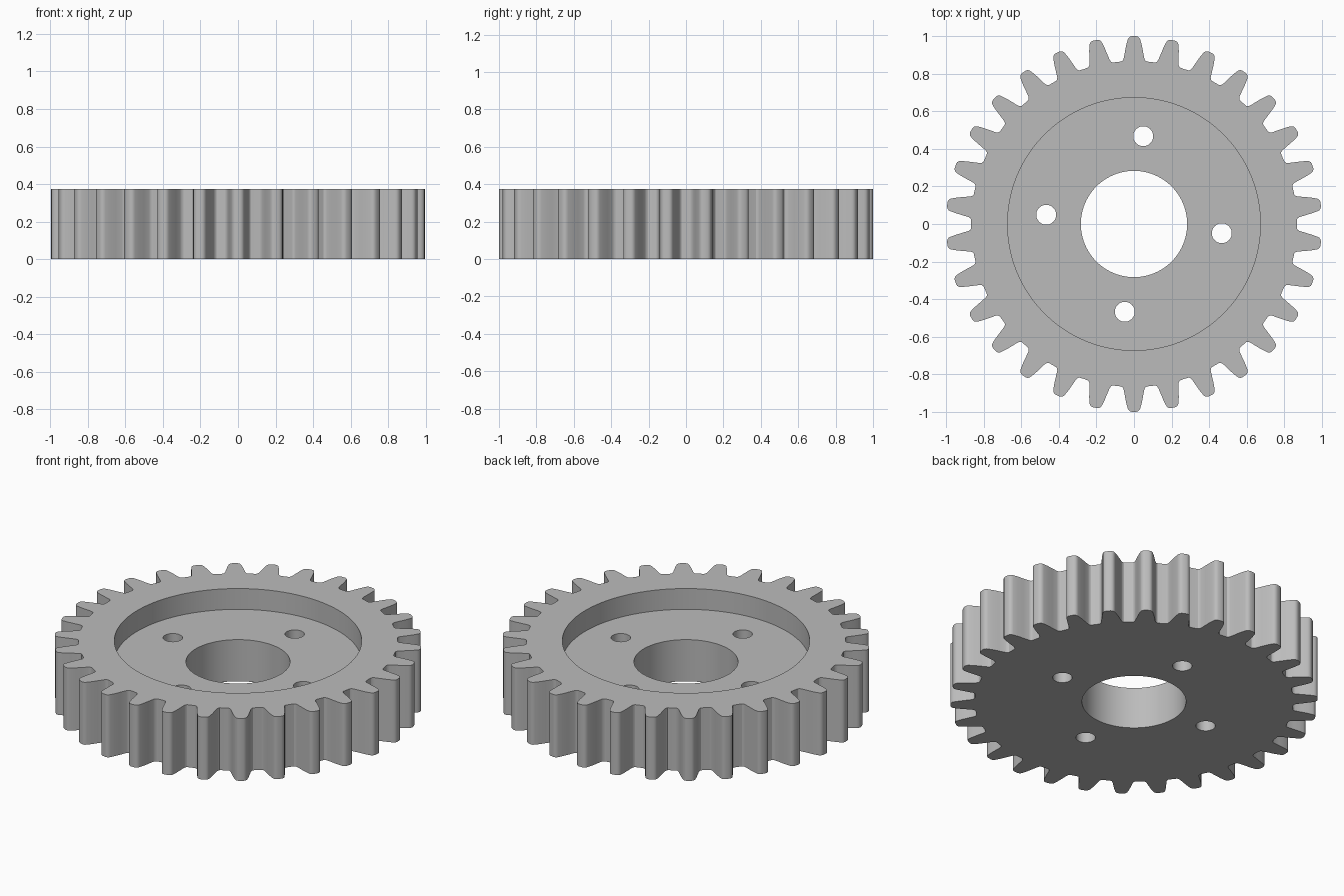
import bpy, bmesh, math
from mathutils import Vector

if "Cube" in bpy.data.objects:
    bpy.data.objects.remove(bpy.data.objects["Cube"])

TEETH = 30
HEIGHT, FLOOR = 0.375, 0.25
STEP = 2 * math.pi / TEETH

# One side of a tooth: (radius, half width), from root fillet to rounded tip
FLANK = [(0.868, 0.067), (0.873, 0.060), (0.883, 0.055), (0.92, 0.048),
         (0.955, 0.041), (0.98, 0.034), (0.990, 0.030), (0.997, 0.022), (1.0, 0.012)]


def gear_outline():
    side = [(r, w / r) for r, w in FLANK]
    tooth = [(r, -a) for r, a in side] + [(r, a) for r, a in reversed(side)]
    pts = []
    for i in range(TEETH):
        mid = math.pi / 2 + i * STEP
        pts += [(r * math.cos(mid + a), r * math.sin(mid + a)) for r, a in tooth]
        root = mid + STEP / 2
        pts.append((0.867 * math.cos(root), 0.867 * math.sin(root)))
    return pts


def circle(radius, n, cx=0.0, cy=0.0):
    return [(cx + radius * math.cos(2 * math.pi * i / n),
             cy + radius * math.sin(2 * math.pi * i / n)) for i in range(n)]


bm = bmesh.new()


def loop(points, z):
    verts = [bm.verts.new((x, y, z)) for x, y in points]
    edges = [bm.edges.new((verts[i - 1], verts[i])) for i in range(len(verts))]
    return verts, edges


def wall(points, z0, z1):
    """Vertical wall around an outline; returns its bottom and top edges."""
    (low, low_edges), (high, high_edges) = loop(points, z0), loop(points, z1)
    for i in range(len(low)):
        bm.faces.new((low[i - 1], low[i], high[i], high[i - 1]))
    return low_edges, high_edges


def cap(edges, up):
    """Flat face filling the outline, leaving the inner loops open."""
    result = bmesh.ops.triangle_fill(bm, edges=edges, use_beauty=True,
                                     normal=Vector((0, 0, up)))
    return result


# Toothed rim, recess wall and central bore
outer_low, outer_high = wall(gear_outline(), 0, HEIGHT)
recess_low, recess_high = wall(circle(0.673, 128), FLOOR, HEIGHT)
bore_low, bore_high = wall(circle(0.283, 96), 0, FLOOR)

# Four bolt holes
bolts_low, bolts_high = [], []
for k in range(4):
    a = math.radians(84 + 90 * k)
    low, high = wall(circle(0.053, 40, 0.47 * math.cos(a), 0.47 * math.sin(a)), 0, FLOOR)
    bolts_low += low
    bolts_high += high

# Underside, recess floor and top ring
cap(outer_low + bore_low + bolts_low, -1)
cap(recess_low + bore_high + bolts_high, 1)
cap(outer_high + recess_high, 1)
bmesh.ops.recalc_face_normals(bm, faces=bm.faces[:])

mesh = bpy.data.meshes.new("spur_gear")
bm.to_mesh(mesh)
bm.free()
gear = bpy.data.objects.new("spur_gear", mesh)
bpy.context.collection.objects.link(gear)

# Plain grey metal
grey = bpy.data.materials.new("grey_metal")
grey.diffuse_color = (0.5, 0.5, 0.5, 1)
grey.use_nodes = True
grey.node_tree.nodes["Principled BSDF"].inputs["Base Color"].default_value = grey.diffuse_color
mesh.materials.append(grey)

bpy.context.view_layer.objects.active = gear
gear.select_set(True)
bpy.ops.object.shade_smooth_by_angle(angle=math.radians(30))
